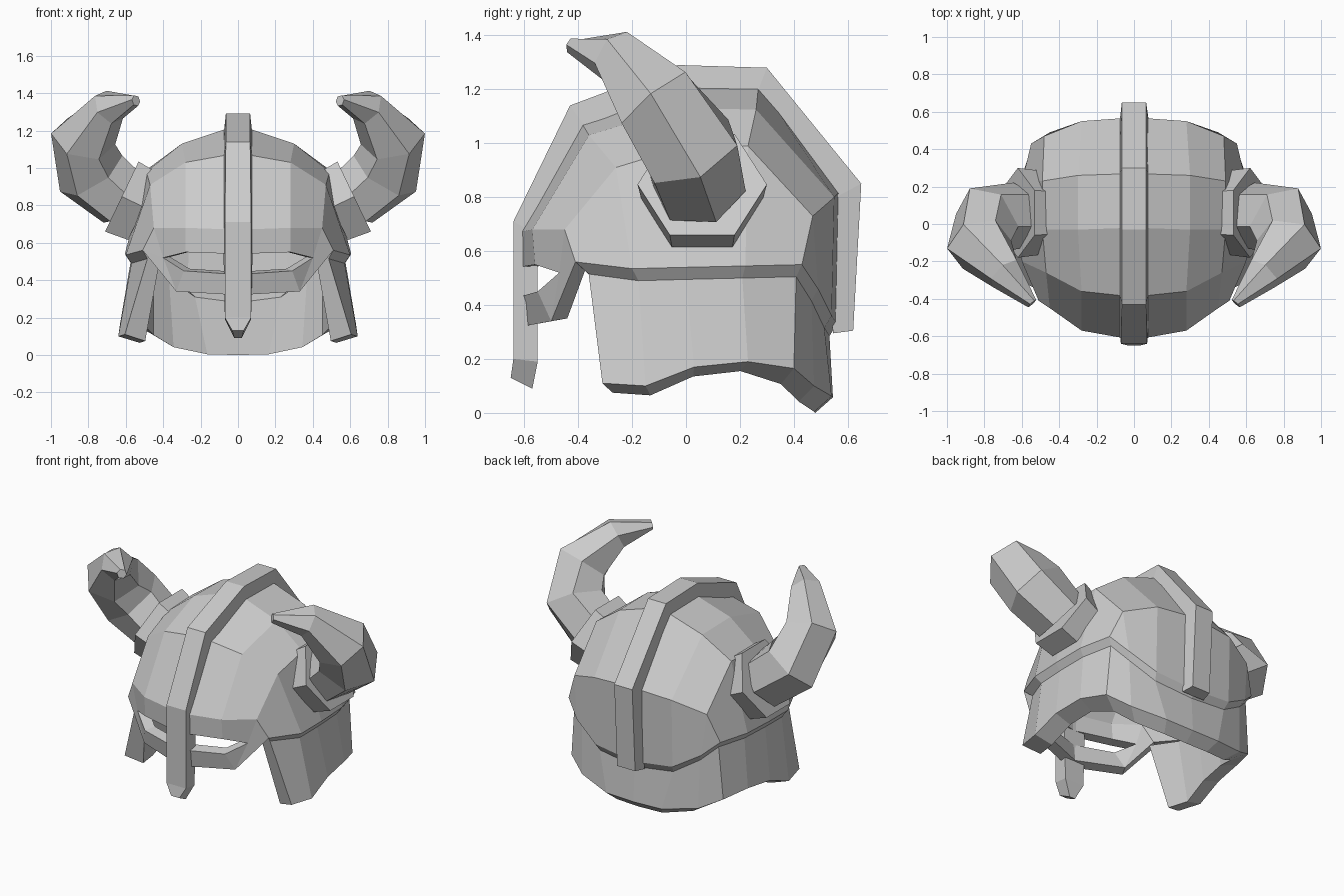
import bpy, bmesh, math
from mathutils import Vector

cube = bpy.data.objects.get("Cube")
if cube:
    bpy.data.objects.remove(cube, do_unlink=True)

steel = bpy.data.materials.new("plain grey")
steel.use_nodes = True
GREY = (0.6, 0.6, 0.6, 1)
steel.diffuse_color = GREY
steel.node_tree.nodes["Principled BSDF"].inputs["Base Color"].default_value = GREY


def make(name, verts, faces, mirror=False, shell=0):
    """Build a flat-shaded object with outward normals."""
    mesh = bpy.data.meshes.new(name)
    mesh.from_pydata([tuple(v) for v in verts], [], faces)
    bm = bmesh.new()
    bm.from_mesh(mesh)
    bmesh.ops.recalc_face_normals(bm, faces=bm.faces)
    if shell:
        mid = Vector((0, 0, 0.6))
        if sum((f.calc_center_median() - mid).dot(f.normal) for f in bm.faces) < 0:
            bmesh.ops.reverse_faces(bm, faces=bm.faces)
    bm.to_mesh(mesh)
    bm.free()
    mesh.materials.append(steel)
    obj = bpy.data.objects.new(name, mesh)
    bpy.context.collection.objects.link(obj)
    if mirror:
        obj.modifiers.new("mirror", "MIRROR").use_clip = True
    if shell:
        mod = obj.modifiers.new("shell", "SOLIDIFY")
        mod.thickness, mod.offset = shell, -1
    return obj


def loft(name, rings, mirror=False):
    """Skin a run of closed rings and cap both ends."""
    n = len(rings[0])
    verts = [v for ring in rings for v in ring]
    faces = [(r * n + i, r * n + (i + 1) % n, (r + 1) * n + (i + 1) % n, (r + 1) * n + i)
             for r in range(len(rings) - 1) for i in range(n)]
    faces += [tuple(range(n)), tuple(range(len(verts) - n, len(verts)))]
    return make(name, verts, faces, mirror)


# Half dome: rows from brow to nape, each from the centre line to the side rim
rows = [
    [(0, -.62, .67), (.28, -.57, .68), (.45, -.45, .68), (.51, -.41, .56)],
    [(0, -.39, 1.08), (.28, -.36, 1.03), (.47, -.26, .91), (.6, -.2, .535)],
    [(0, -.02, 1.23), (.3, -.03, 1.13), (.49, -.03, .98), (.605, 0, .54)],
    [(0, .27, 1.225), (.3, .26, 1.125), (.49, .23, .99), (.6, .22, .545)],
    [(0, .57, .82), (.28, .55, .8), (.48, .47, .73), (.55, .43, .55)],
]
nape = [(0, .56, .33), (.28, .54, .36), (.45, .49, .46)]
verts = [p for row in rows for p in row] + nape
faces = [(4 * r + c, 4 * r + c + 1, 4 * r + c + 5, 4 * r + c + 4)
         for r in range(4) for c in range(3)]
k = 4 * len(rows)
faces += [(k - 4, k - 3, k + 1, k), (k - 3, k - 2, k + 2, k + 1), (k - 2, k - 1, k + 2)]

# Face mask joined to the brow, leaving an eye opening
m = len(verts)
verts += [(0, -.62, .54), (.28, -.56, .55), (.4, -.47, .52),
          (0, -.62, .43), (.29, -.55, .45), (0, -.61, .32), (.33, -.5, .34)]
faces += [(0, 1, m + 1, m), (1, 2, m + 2, m + 1), (2, 3, m + 2),
          (m + 3, m + 4, m + 6, m + 5), (m + 4, m + 2, m + 6), (m + 2, 3, m + 6)]
make("dome_and_mask", verts, faces, mirror=True, shell=.068)

# Neck and cheek guard hanging from the rim, with a sloped ledge at the top
rim = [row[3] for row in rows] + nape[::-1]
hem = [(.605, -.31, .11), (.64, -.15, .1), (.63, .03, .17), (.61, .23, .19),
       (.55, .4, .165), (.42, .475, .1), (.2, .54, .062), (0, .545, .058)]
sections = []
for (rx, ry, rz), (hx, hy, hz) in zip(rim, hem):
    sections.append([(rx, ry, rz), (rx * .95, ry * (.95 if ry > 0 else .88), rz - .045),
                     (hx, hy, hz),
                     (hx * .82, hy * .88, hz - .058 if hy > .3 else hz - .035),
                     (rx * .82, ry * .87, rz - .05)])
guard = []
n = len(sections[0])
for s in range(len(sections) - 1):
    for i in range(n):
        j = (i + 1) % n
        guard.append((s * n + i, s * n + j, (s + 1) * n + j, (s + 1) * n + i))
guard.append(tuple(range(n)))
make("neck_guard", [p for s in sections for p in s], guard, mirror=True)

# Central crest running from the nose tip over the dome to the nape:
# outer y, outer z, inner y, inner z, outer half width, inner half width
crest = [(-.65, .13, -.57, .09, .03, .02), (-.64, .2, -.55, .19, .07, .07),
         (-.64, .71, -.55, .66, .07, .08), (-.43, 1.14, -.35, 1.03, .065, .08),
         (-.03, 1.29, 0, 1.15, .065, .08), (.3, 1.28, .25, 1.15, .065, .08),
         (.65, .85, .52, .78, .065, .08), (.62, .305, .545, .295, .065, .08)]
loft("crest_and_nose_guard",
     [[(-a, oy, oz), (a, oy, oz), (b, iy, iz), (-b, iy, iz)]
      for oy, oz, iy, iz, a, b in crest])


def hexagon(centre, u, v, radius, phase):
    angles = [math.radians(phase + 60 * i) for i in range(6)]
    return [centre + radius * (math.cos(a) * u + math.sin(a) * v) for a in angles]


# Six-sided collars on the temples
axis = Vector((.9, 0, .43)).normalized()
down = Vector((axis.z, 0, -axis.x))
collar = Vector((.585, .06, .83))
loft("horn_collars",
     [hexagon(collar + axis * d, down, Vector((0, 1, 0)), r, 30)
      for d, r in ((-.09, .225), (.04, .24))], mirror=True)

# Horns curving out, up and forward: centre, radius, twist
horn = [((.61, .05, .83), .175, 25), ((.785, .02, .97), .195, 12), ((.828, -.11, 1.155), .175, 0),
        ((.69, -.265, 1.325), .1, -20), ((.545, -.425, 1.36), .03, -20)]
centres = [Vector(h[0]) for h in horn]
rings = []
for i, (_, radius, twist) in enumerate(horn):
    c = centres[i]
    t = (centres[min(i + 1, 4)] - centres[max(i - 1, 0)]).normalized()
    u = c - Vector((.55, c.y, 1.15))
    u = (u - t * u.dot(t)).normalized()
    rings.append(hexagon(c, u, t.cross(u), radius, twist))
loft("horns", rings, mirror=True)
